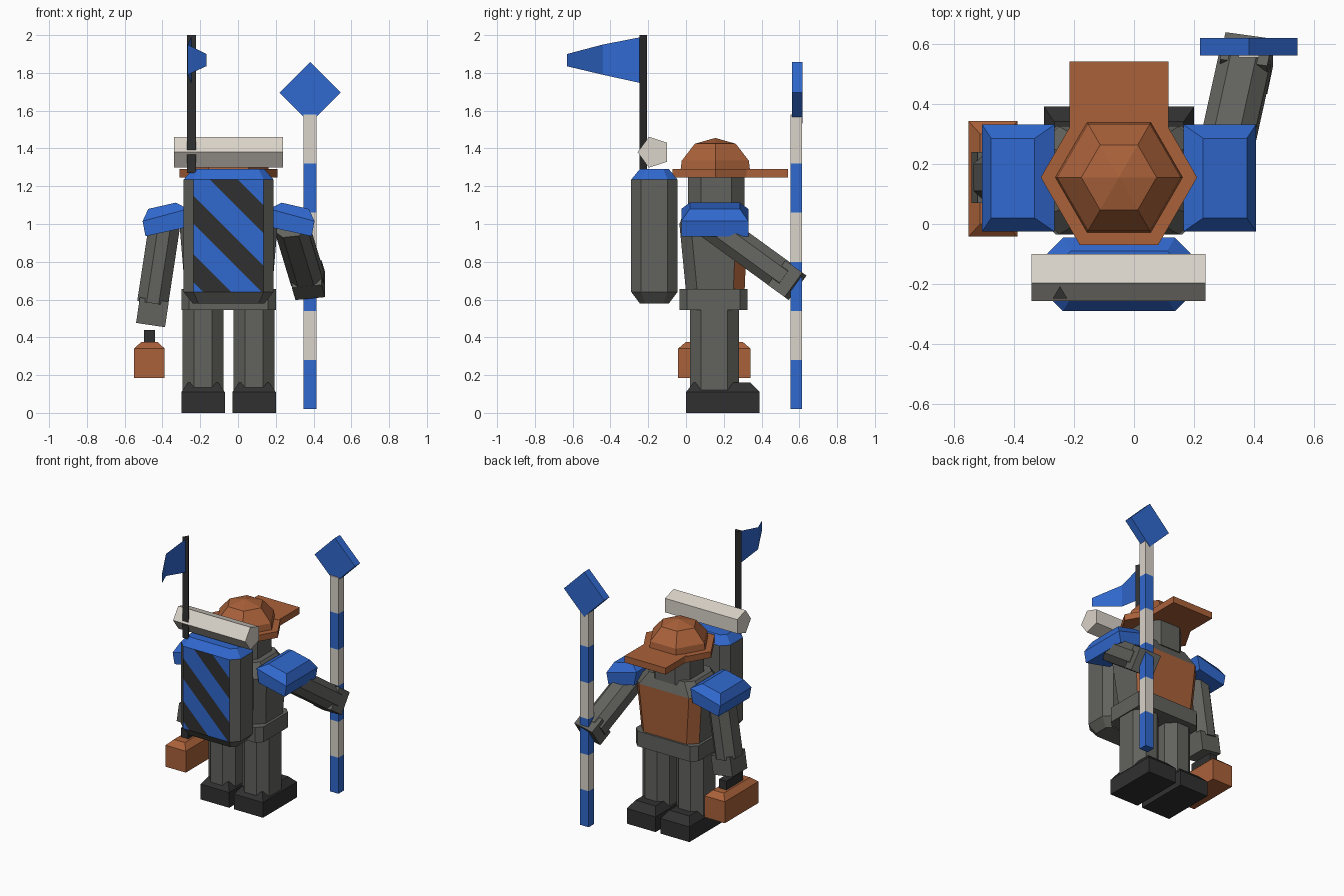
import bpy, bmesh, math
from mathutils import Vector

old = bpy.data.objects.get("Cube")
if old:
    bpy.data.objects.remove(old, do_unlink=True)


def material(name, r, g, b):
    m = bpy.data.materials.new(name)
    m.use_nodes = True
    m.diffuse_color = (r, g, b, 1)
    m.node_tree.nodes["Principled BSDF"].inputs["Base Color"].default_value = (r, g, b, 1)
    return m


blue = material("blue", 0.03, 0.14, 0.62)
orange = material("burnt orange", 0.40, 0.12, 0.042)
grey = material("warm grey", 0.122, 0.122, 0.112)
dark = material("charcoal", 0.03, 0.03, 0.03)
cream = material("cream", 0.70, 0.655, 0.585)

MID = -0.05   # the body's own centre line


def finish(name, bm, *mats):
    bmesh.ops.recalc_face_normals(bm, faces=bm.faces)
    mesh = bpy.data.meshes.new(name)
    bm.to_mesh(mesh)
    bm.free()
    for m in mats:
        mesh.materials.append(m)
    ob = bpy.data.objects.new(name, mesh)
    bpy.context.collection.objects.link(ob)
    return ob


def ring(x0, x1, y0, y1, z, c=0.0):
    """Rectangle outline at height z, with its corners cut by c."""
    if not c:
        return [(x0, y0, z), (x1, y0, z), (x1, y1, z), (x0, y1, z)]
    return [(x0 + c, y0, z), (x1 - c, y0, z), (x1, y0 + c, z), (x1, y1 - c, z),
            (x1 - c, y1, z), (x0 + c, y1, z), (x0, y1 - c, z), (x0, y0 + c, z)]


def loft_mesh(rings):
    bm = bmesh.new()
    vs = [[bm.verts.new(p) for p in r] for r in rings]
    for a, b in zip(vs, vs[1:]):
        n = len(a)
        for i in range(n):
            j = (i + 1) % n
            bm.faces.new((a[i], a[j], b[j], b[i]))
    bm.faces.new(vs[0][::-1])
    bm.faces.new(vs[-1])
    bm.normal_update()
    return bm


def loft(name, rings, mat):
    return finish(name, loft_mesh(rings), mat)


def bar(name, a, b, w, d, c, mat):
    """Prism between two points."""
    a, b = Vector(a), Vector(b)
    axis = (b - a).normalized()
    u = Vector((1, 0, 0))
    u = (u - axis * u.dot(axis)).normalized()
    v = axis.cross(u)
    shape = ring(-w / 2, w / 2, -d / 2, d / 2, 0, c)
    return loft(name, [[e + u * p[0] + v * p[1] for p in shape] for e in (a, b)], mat)


# Legs, boots and shoulder pads, one on each side
for side, s in (("right", -1), ("left", 1)):
    cx = MID + s * 0.135
    loft(side + "_leg", [ring(cx - 0.108, cx + 0.108, 0.02, 0.28, z, 0.06)
                         for z in (0.12, 0.56)], grey)
    loft(side + "_boot", [ring(cx - 0.115, cx + 0.115, 0, 0.39, 0),
                          ring(cx - 0.115, cx + 0.115, 0, 0.39, 0.11),
                          ring(cx - 0.08, cx + 0.08, 0.04, 0.34, 0.16)], dark)
    pad = []
    for xo, zo, xi, zi, y0, y1 in ((0.44, 0.935, 0.235, 0.98, -0.025, 0.33),
                                   (0.455, 1.015, 0.215, 1.08, -0.025, 0.33),
                                   (0.425, 1.08, 0.28, 1.113, 0.02, 0.285)):
        xo, xi = MID + s * xo, MID + s * xi
        pad.append([(xo, y0, zo), (xi, y0, zi), (xi, y1, zi), (xo, y1, zo)])
    loft(side + "_shoulder_pad", pad, blue)

# Belt
loft("belt", [ring(MID - 0.25, MID + 0.25, -0.035, 0.325, z, 0.04)
              for z in (0.545, 0.655)], grey)

# Torso with an orange chest
bm = loft_mesh([ring(MID - 0.23, MID + 0.23, 0, 0.31, 0.64, 0.06),
                ring(MID - 0.26, MID + 0.26, -0.035, 0.325, 1.0, 0.06),
                ring(MID - 0.19, MID + 0.19, 0.0, 0.29, 1.09, 0.05)])
for f in bm.faces:
    if f.normal.y > 0.5 and f.calc_center_median().z < 1.0:
        f.material_index = 1
finish("torso", bm, grey, orange)

# Head
loft("head", [ring(MID - 0.15, MID + 0.15, 0.01, 0.31, z, 0.07)
              for z in (1.06, 1.26)], grey)


# Cap: six-sided rim, dome and visor
def hexagon(r, z):
    return [(MID + r * math.cos(k * math.pi / 3),
             0.155 + r * math.sin(k * math.pi / 3), z) for k in range(6)]


loft("cap_rim", [hexagon(0.26, 1.245), hexagon(0.26, 1.29)], orange)
loft("cap_dome", [hexagon(0.213, 1.28), hexagon(0.205, 1.335),
                  hexagon(0.125, 1.425), hexagon(0.002, 1.455)], orange)
loft("cap_visor", [ring(MID - 0.165, MID + 0.165, 0.3, 0.54, z)
                   for z in (1.245, 1.292)], orange)

# Backpack with blue lid and diagonal stripes cut into its outer panel
px, py, pz = MID, -0.29, 0.9375
bm = loft_mesh([ring(px - 0.19, px + 0.19, -0.245, -0.09, 0.58, 0.03),
                ring(px - 0.238, px + 0.238, py, -0.045, 0.64, 0.052),
                ring(px - 0.238, px + 0.238, py, -0.045, 1.235, 0.052),
                ring(px - 0.19, px + 0.19, -0.245, -0.09, 1.29, 0.03)])
bmesh.ops.recalc_face_normals(bm, faces=bm.faces)


def panel_faces():
    return [f for f in bm.faces if f.normal.y < -0.99]


corner = Vector((px - 0.185, py, 1.235))
bands = [(c - 0.075, c + 0.075) for c in (-0.47, -0.16, 0.16)]
for band in bands:
    for c in band:
        fs = panel_faces()
        geom = fs + list({e for f in fs for e in f.edges}) + list({v for f in fs for v in f.verts})
        bmesh.ops.bisect_plane(bm, geom=geom, plane_co=corner + Vector((c, 0, 0)),
                               plane_no=(1, 0, 1))
        bm.normal_update()
for f in bm.faces:
    if f.calc_center_median().z > 1.24:
        f.material_index = 1
for f in panel_faces():
    p = f.calc_center_median() - corner
    striped = any(lo < p.x + p.z < hi for lo, hi in bands)
    f.material_index = 2 if striped else 1
finish("backpack", bm, grey, blue, dark)

# Bedroll
roll = [(-0.17 + 0.086 * math.cos(math.radians(36 + 72 * k)),
         1.38 + 0.086 * math.sin(math.radians(36 + 72 * k))) for k in range(5)]
loft("bedroll", [[(x, y, z) for y, z in roll] for x in (-0.34, 0.237)], cream)

# Flag pole and bent pennant
loft("flag_pole", [[(-0.27, -0.247, z), (-0.222, -0.247, z), (-0.246, -0.207, z)]
                   for z in (1.27, 2.0)], dark)
bm = bmesh.new()
cols = [[bm.verts.new((x, y, z)) for z in zs] for x, y, zs in (
    (-0.246, -0.235, (1.745, 1.99)), (-0.268, -0.44, (1.79, 1.95)),
    (-0.168, -0.63, (1.835, 1.90)))]
for a, b in zip(cols, cols[1:]):
    bm.faces.new((a[0], b[0], b[1], a[1]))
finish("pennant", bm, blue)

# Arms and hands
bar("right_arm", (-0.385, 0.155, 1.02), (-0.452, 0.155, 0.58), 0.165, 0.19, 0.05, grey)
bar("right_hand", (-0.443, 0.155, 0.6), (-0.463, 0.155, 0.465), 0.155, 0.17, 0, grey)
bar("left_arm", (0.28, 0.13, 1.0), (0.368, 0.53, 0.71), 0.175, 0.165, 0.045, grey)
bar("left_hand", (0.364, 0.49, 0.735), (0.383, 0.58, 0.67), 0.16, 0.16, 0, grey)

# Carried case with its handle
loft("case", [ring(-0.55, -0.388, -0.042, 0.342, 0.185),
              ring(-0.55, -0.388, -0.042, 0.342, 0.34),
              ring(-0.512, -0.425, 0.0, 0.3, 0.376)], orange)
loft("case_handle", [ring(-0.498, -0.44, 0.06, 0.25, z) for z in (0.37, 0.44)], dark)

# Banded staff
bm = loft_mesh([ring(0.348, 0.416, 0.553, 0.615, 0.02 + 0.26 * k) for k in range(7)])
for f in bm.faces:
    f.material_index = int((f.calc_center_median().z - 0.021) / 0.26) % 2
finish("staff", bm, blue, cream)

# Diamond sign on the staff
loft("diamond_sign", [[(0.382 + 0.162 * math.cos(k * math.pi / 2), y,
                        1.695 + 0.162 * math.sin(k * math.pi / 2)) for k in range(4)]
                      for y in (0.56, 0.618)], blue)
